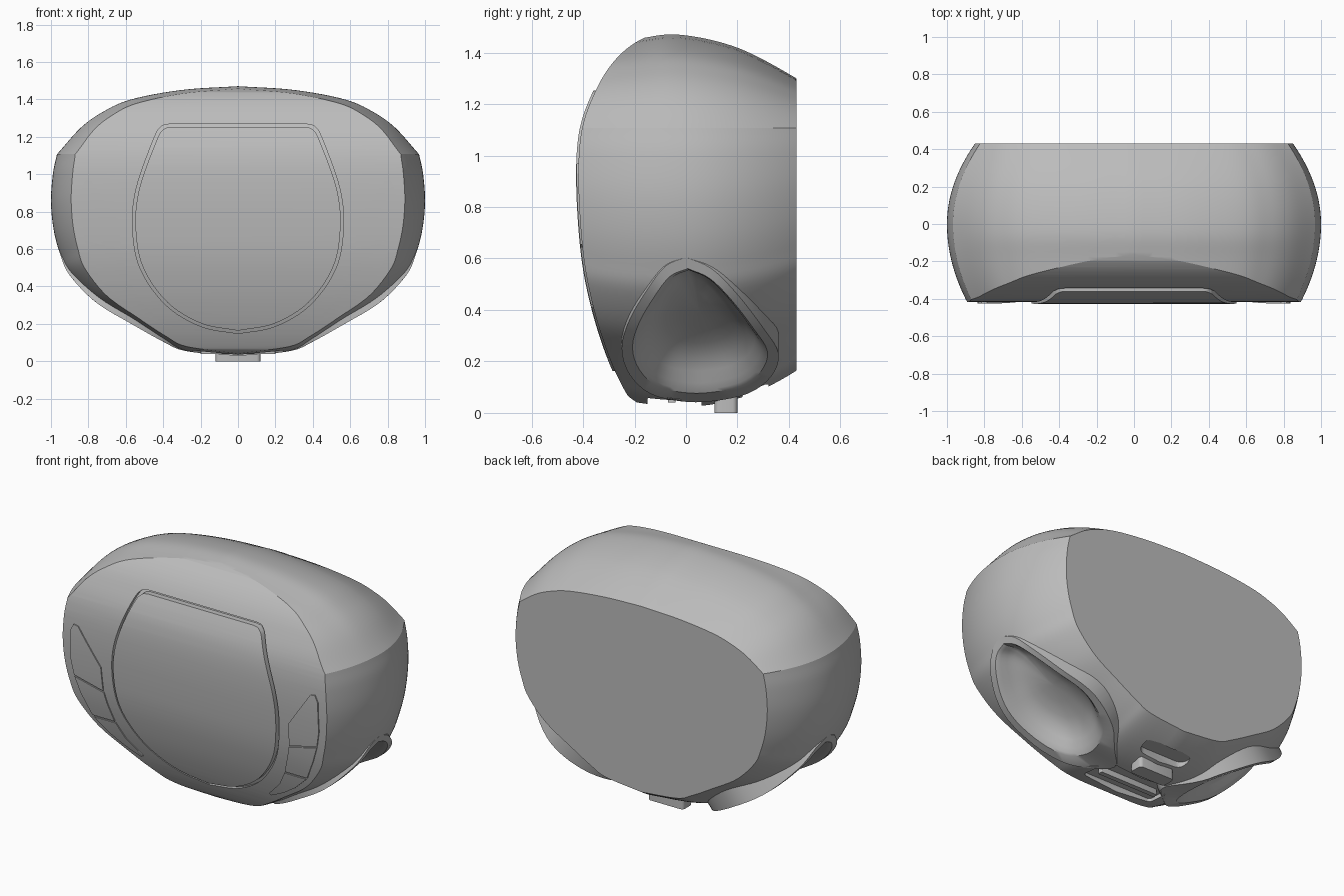
import bpy
import bmesh
import math
from mathutils import Vector

old = bpy.data.objects.get("Cube")
if old:
    bpy.data.objects.remove(old, do_unlink=True)

grey = bpy.data.materials.new("plain grey")
grey.use_nodes = True
GREY = (0.5, 0.5, 0.5, 1)
grey.diffuse_color = GREY
grey.node_tree.nodes["Principled BSDF"].inputs["Base Color"].default_value = GREY


def spline(pts, steps=6):
    """Smooth curve through the points."""
    p = [Vector(q) for q in pts]
    p = [2 * p[0] - p[1]] + p + [2 * p[-1] - p[-2]]
    out = []
    for a, b, c, d in zip(p, p[1:], p[2:], p[3:]):
        for i in range(steps):
            t = i / steps
            out.append((2 * b + (c - a) * t + (2 * a - 5 * b + 4 * c - d) * t ** 2
                        + (3 * b - a - 3 * c + d) * t ** 3) / 2)
    return out + [p[-2]]


def lookup(curve, v):
    """Linear reading of a curve of (key, value) points with rising keys."""
    for a, b in zip(curve, curve[1:]):
        if v <= b[0]:
            return a[1] + (b[1] - a[1]) * (v - a[0]) / (b[0] - a[0])
    return curve[-1][1]


def make(name, bm, angle=25):
    bmesh.ops.recalc_face_normals(bm, faces=bm.faces)
    me = bpy.data.meshes.new(name)
    bm.to_mesh(me)
    bm.free()
    ob = bpy.data.objects.new(name, me)
    bpy.context.collection.objects.link(ob)
    me.materials.append(grey)
    finish(ob, angle)
    return ob


def finish(ob, angle):
    bpy.ops.object.select_all(action='DESELECT')
    ob.select_set(True)
    bpy.context.view_layer.objects.active = ob
    bpy.ops.object.shade_smooth_by_angle(angle=math.radians(angle))


def loft(name, rings, angle=25):
    """Skin closed rings of equal length and cap both ends."""
    bm = bmesh.new()
    vs = [[bm.verts.new(p) for p in r] for r in rings]
    n = len(vs[0])
    for a, b in zip(vs, vs[1:]):
        for i in range(n):
            j = (i + 1) % n
            bm.faces.new((a[i], a[j], b[j], b[i]))
    bm.faces.new(vs[0])
    bm.faces.new(vs[-1])
    return make(name, bm, angle)


def boolean(ob, tool, op):
    mod = ob.modifiers.new("cut", 'BOOLEAN')
    mod.object, mod.operation, mod.solver = tool, op, 'EXACT'
    bpy.context.view_layer.objects.active = ob
    bpy.ops.object.modifier_apply(modifier=mod.name)
    bpy.data.objects.remove(tool, do_unlink=True)


# Front curve: depth for each height
front = spline([(0, -.12), (.05, -.205), (.09, -.24), (.22, -.3), (.41, -.36), (.62, -.4),
                (.9, -.418), (1.1, -.405), (1.25, -.352), (1.36, -.285), (1.44, -.195),
                (1.5, -.06)])

# Body cross-section, half, from top to bottom with a crease at the shoulder
SHOULDER = 1.107
upper = spline([(0, 1.47), (.3, 1.45), (.57, 1.4), (.72, 1.335), (.84, 1.25), (.968, SHOULDER)])
lower = spline([(.968, SHOULDER), (.99, 1), (1, .85), (.985, .7), (.95, .57), (.9, .46),
                (.76, .315), (.57, .2), (.4, .105), (.28, .055), (0, .025)])
half = upper + lower[1:]
outline = half + [Vector((-p.x, p.y)) for p in half[-2:0:-1]]
top_scale = spline([(-.5, .84), (-.2, .95), (-.03, 1), (.2, .86), (.43, .53), (.5, .38)])


def section(y):
    sx = 1 - (.81 if y > 0 else .62) * y * y
    low = 1 - (.7 if y > 0 else .4) * y * y
    top = lookup(top_scale, y)
    return [(p.x * sx, y, SHOULDER + (p.y - SHOULDER) * (top if p.y > SHOULDER else low))
            for p in outline]


body = loft("body", [section(-.5 + i / 40) for i in range(41)])
side = [(p.y, p.x) for p in front] + [(.43, 1.6), (.43, -.1), (-.1, -.1)]
slab = loft("slab", [[(x, y, z) for y, z in side] for x in (-1.2, 1.2)])
boolean(body, slab, 'INTERSECT')


def plate(name, pts, out, back):
    """Plate of the given front outline that follows the front curve."""
    bm = bmesh.new()
    bm.faces.new([bm.verts.new((x, 0, z)) for x, z in pts])
    for i in range(1, 50):
        bmesh.ops.bisect_plane(bm, geom=bm.verts[:] + bm.edges[:] + bm.faces[:],
                               plane_co=(0, 0, i * .03), plane_no=(0, 0, 1))
    ext = bmesh.ops.extrude_face_region(bm, geom=bm.faces[:], use_keep_orig=True)
    moved = {v for v in ext["geom"] if isinstance(v, bmesh.types.BMVert)}
    for v in bm.verts:
        v.co.y = lookup(front, v.co.z) + (back if v in moved else -out)
    return make(name, bm, 30)


# Lid in a narrow groove
lid = spline([(.37, 1.268), (.41, 1.255), (.45, 1.19), (.545, .92), (.563, .7), (.52, .49),
              (.385, .3), (.2, .187), (0, .148)])
lid = [(p.x, p.y) for p in lid]
lid += [(-x, z) for x, z in lid[-2::-1]]
boolean(body, plate("groove", lid, .1, .025), 'DIFFERENCE')
inner = [(x * .972, .71 + (z - .71) * .972) for x, z in lid]
plate("lid", inner, .009, .03)

# Three buttons on each side of the lid
buttons = {
    "top_button": [(.785, .965), (.815, .97), (.835, .93), (.838, .75), (.82, .655),
                   (.628, .605), (.635, .75)],
    "middle_button": [(.818, .645), (.785, .55), (.725, .42), (.575, .42), (.61, .53), (.625, .595)],
    "bottom_button": [(.718, .41), (.62, .32), (.53, .26), (.44, .215), (.425, .225),
                      (.52, .32), (.57, .41)],
}
for name, pts in buttons.items():
    for label, s in (("left_", 1), ("right_", -1)):
        plate(label + name, [(x * s, z) for x, z in pts], .007, .02)

# Speaker horns: egg rims wrapped on the lower flanks, with hollow bowls
egg = spline([(0, .605), (.1, .56), (.2, .46), (.3, .33), (.36, .23), (.33, .14), (.24, .075),
              (.1, .045), (-.02, .045), (-.14, .075), (-.22, .15), (-.25, .25), (-.22, .36),
              (-.15, .48), (-.08, .57), (0, .605)], 4)[:-1]
flank = [(p.y, p.x) for p in reversed(lower)]
CENTRE = Vector((.05, .29))
INWARD = Vector((-.62, 0, .78))


def horn(name, s, rings):
    out = []
    for scale, depth in rings:
        ring = []
        for p in egg:
            y, z = CENTRE + (p - CENTRE) * scale
            q = Vector((lookup(flank, z), y, z)) + INWARD * depth
            ring.append((q.x * s, q.y, q.z))
        out.append(ring)
    return loft(name, out, 35)


bowl = [(1, .22), (1, 0), (.86, 0), (.83, .008), (.78, .025), (.7, .06), (.6, .095),
        (.45, .12), (.25, .135), (.05, .14)]
for label, s in (("left", 1), ("right", -1)):
    boolean(body, horn("socket", s, [(.985, .2), (.985, 0), (.985, -.2)]), 'DIFFERENCE')
    horn(label + "_speaker_horn", s, bowl)


def block(name, x, y0, y1, z0, z1, round_to=.02):
    bm = bmesh.new()
    bmesh.ops.create_cube(bm, size=1)
    for v in bm.verts:
        v.co = (v.co.x * 2 * x, (y0 + y1) / 2 + v.co.y * (y1 - y0),
                (z0 + z1) / 2 + v.co.z * (z1 - z0))
    upright = [e for e in bm.edges if abs(e.verts[0].co.z - e.verts[1].co.z) > .01]
    bmesh.ops.bevel(bm, geom=upright, offset=round_to, segments=4, affect='EDGES', profile=.5)
    return make(name, bm)


# Underside: hatch recess with a rail, rear slot and foot
boolean(body, block("hatch_cut", .24, -.15, .06, -.1, .075), 'DIFFERENCE')
boolean(body, block("slot_cut", .16, .22, .32, -.1, .11, .045), 'DIFFERENCE')
block("hatch_rail", .2, -.07, -.04, .04, .09, .005)
block("rear_foot", .12, .11, .2, 0, .07)
finish(body, 25)
